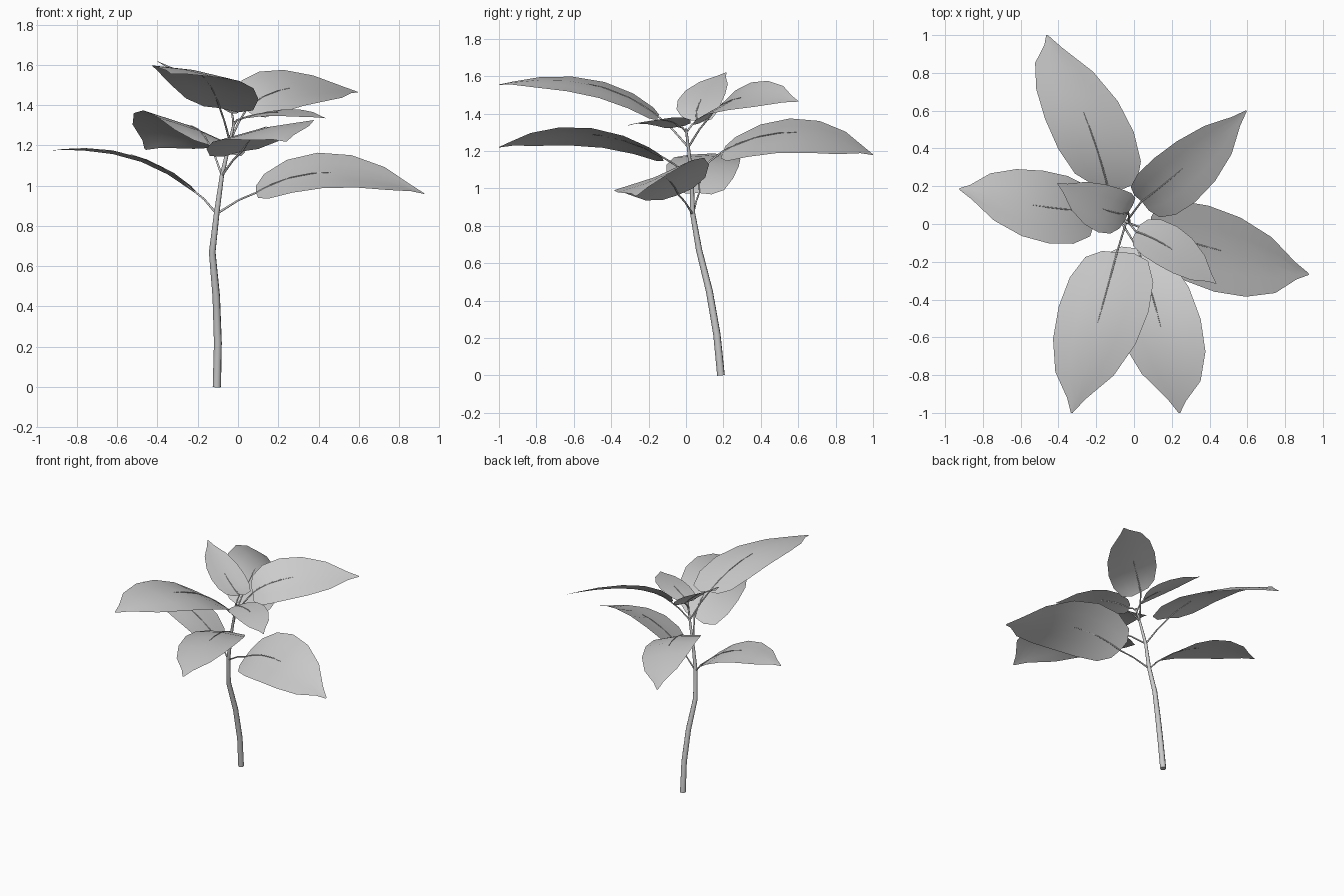
import bpy
from mathutils import Vector as V

if "Cube" in bpy.data.objects:
    bpy.data.objects.remove(bpy.data.objects["Cube"])


def tube(name, pts, radii, res):
    cu = bpy.data.curves.new(name, 'CURVE')
    cu.dimensions = '3D'
    cu.bevel_depth = 1.0
    cu.bevel_resolution = res
    cu.use_fill_caps = True
    sp = cu.splines.new('POLY')
    sp.points.add(len(pts) - 1)
    for p, co, r in zip(sp.points, pts, radii):
        p.co = (*co, 1)
        p.radius = r
    ob = bpy.data.objects.new(name, cu)
    bpy.context.collection.objects.link(ob)
    bpy.ops.object.select_all(action='DESELECT')
    ob.select_set(True)
    bpy.context.view_layer.objects.active = ob
    bpy.ops.object.convert(target='MESH')
    bpy.ops.object.shade_smooth()


# Bent stem
STEM = [V(p) for p in [(-.105, .187, 0), (-.1, .165, .22), (-.108, .125, .45), (-.128, .07, .67),
                       (-.105, .035, .87), (-.08, .03, 1.05), (-.045, .015, 1.2), (-.018, 0, 1.32)]]
tube("stem", STEM, [.021, .02, .019, .017, .014, .011, .009, .006], 2)


def stem_at(z):
    for a, b in zip(STEM, STEM[1:]):
        if z <= b.z:
            return a.lerp(b, (z - a.z) / (b.z - a.z))
    return STEM[-1]


# Leaf outline: (position along midrib, share of full half-width)
PROFILE = [(0, .35), (.06, .7), (.22, .93), (.42, 1), (.62, .92), (.8, .65), (.93, .2), (1, .02)]
K = .45


def leaf(name, z, base, mid, tip, left, right):
    base, mid, tip, left, right = map(V, (base, mid, tip, left, right))

    def rib(t):   # parabola through base, mid and tip
        return (base * ((t - K) * (t - 1) / K) + mid * (t * (t - 1) / (K * (K - 1)))
                + tip * (t * (t - K) / (1 - K)))

    verts, faces = [], []
    for t, w in PROFILE:
        c = rib(t)
        for side, s in ((left, 1), (left, .5), (None, 0), (right, .5), (right, 1)):
            verts.append(c + (side - mid) * (w * s) if side else c)
    for i in range(len(PROFILE) - 1):
        for j in range(4):
            a = i * 5 + j
            faces.append((a, a + 1, a + 6, a + 5))
    me = bpy.data.meshes.new(name)
    me.from_pydata(verts, [], faces)
    me.shade_smooth()
    bpy.context.collection.objects.link(bpy.data.objects.new(name, me))
    # Stalk runs from the stem into the leaf as a midrib
    start = stem_at(z)
    bend = start.lerp(base, .55) + V((0, 0, .01))
    pts = [start, bend] + [rib(t) for t in (0, .12, .25, .38, .5)]
    tube(name + "_stalk", pts, [.006, .005, .005, .004, .003, .003, .001], 1)


# Lower pair
leaf("lower_right_leaf", .86, (.09, -.04, .965), (.42, -.13, 1.065), (.925, -.265, .96),
     (.42, .09, 1.165), (.45, -.365, .99))
leaf("lower_left_leaf", .86, (-.22, .07, .975), (-.5, .095, 1.145), (-.925, .185, 1.175),
     (-.47, -.1, 1.135), (-.5, .285, 1.125))
# Middle pair
leaf("middle_back_leaf", 1.05, (-.14, .2, 1.2), (-.25, .55, 1.3), (-.46, 1, 1.18),
     (-.48, .58, 1.375), (-.01, .51, 1.19))
leaf("middle_front_leaf", 1.05, (.02, -.13, 1.17), (.13, -.5, 1.29), (.24, -1, 1.22),
     (.36, -.53, 1.325), (-.12, -.47, 1.22))
# Upper pair
leaf("upper_front_leaf", 1.22, (-.09, -.15, 1.385), (-.18, -.48, 1.55), (-.33, -1, 1.555),
     (-.405, -.46, 1.575), (.07, -.49, 1.49))
leaf("upper_back_leaf", 1.22, (.04, .12, 1.375), (.23, .27, 1.48), (.595, .6, 1.465),
     (.12, .36, 1.57), (.34, .13, 1.4))
# Small top pair
leaf("top_left_leaf", 1.3, (-.03, .06, 1.36), (-.15, .075, 1.465), (-.405, .215, 1.62),
     (-.2, -.04, 1.48), (-.08, .19, 1.46))
leaf("top_right_leaf", 1.3, (.01, -.04, 1.33), (.18, -.12, 1.365), (.435, -.315, 1.335),
     (.24, -.02, 1.38), (.13, -.22, 1.345))
